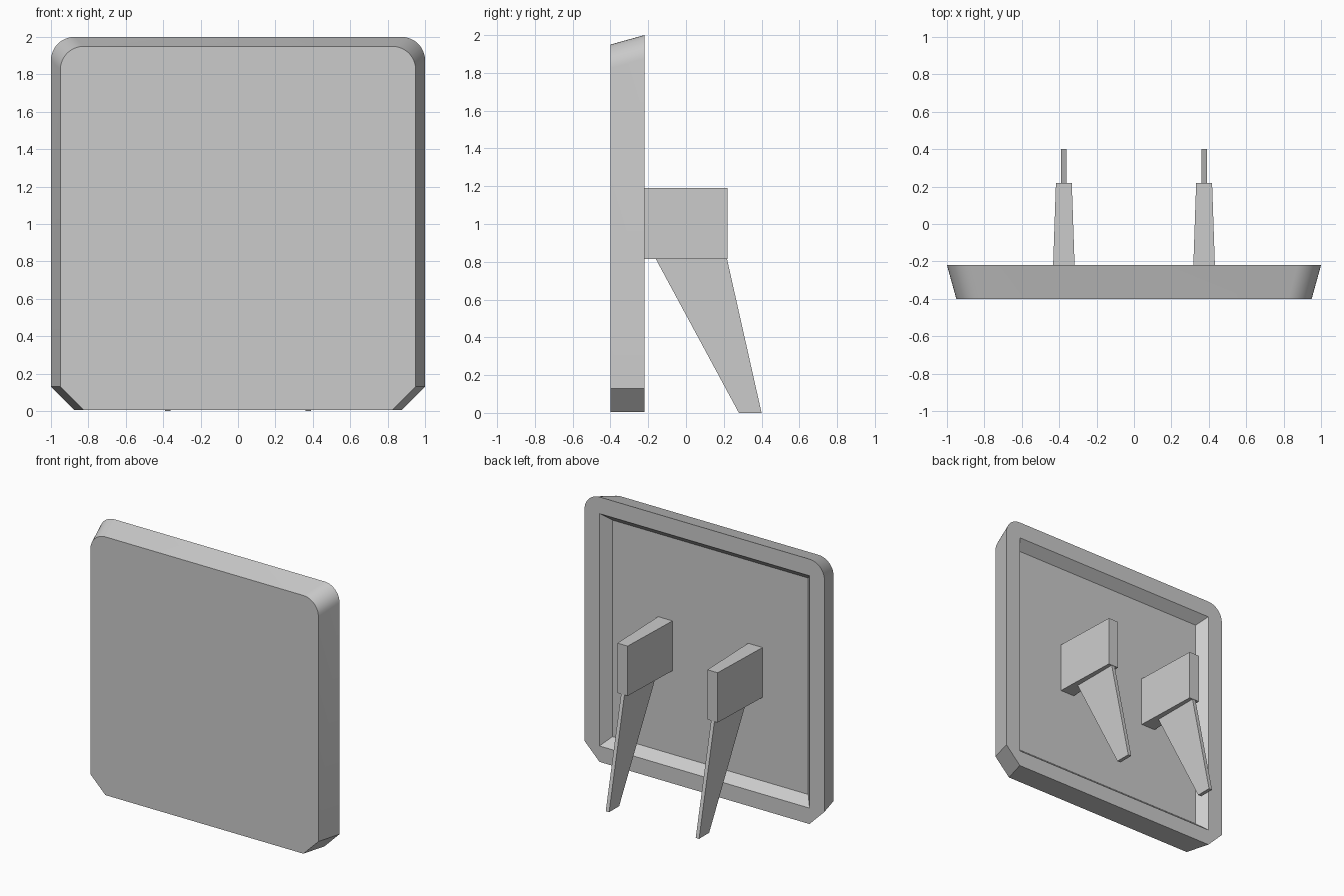
import bpy, bmesh, math

default_cube = bpy.data.objects.get("Cube")
if default_cube:
    bpy.data.objects.remove(default_cube, do_unlink=True)

grey = bpy.data.materials.new("light_grey")
grey.use_nodes = True
grey.diffuse_color = (0.6, 0.6, 0.6, 1)
grey.node_tree.nodes["Principled BSDF"].inputs["Base Color"].default_value = grey.diffuse_color

FRONT, BACK, FLOOR = -0.40, -0.22, -0.29
BOTTOM, CORNER = 0.005, 0.125


def finish(name, bm, smooth=False):
    bmesh.ops.recalc_face_normals(bm, faces=bm.faces)
    mesh = bpy.data.meshes.new(name)
    bm.to_mesh(mesh)
    bm.free()
    mesh.materials.append(grey)
    obj = bpy.data.objects.new(name, mesh)
    bpy.context.collection.objects.link(obj)
    if smooth:
        bpy.ops.object.select_all(action="DESELECT")
        obj.select_set(True)
        bpy.context.view_layer.objects.active = obj
        bpy.ops.object.shade_smooth_by_angle(angle=math.radians(30))
    return obj


def ring(bm, points, y):
    return [bm.verts.new((x, y, z)) for x, z in points]


def bridge(bm, a, b):
    for i in range(len(a)):
        j = (i + 1) % len(a)
        bm.faces.new((a[i], a[j], b[j], b[i]))


def outline(half, top, steps=10):
    """Chamfered bottom corners and rounded top corners."""
    side = [(half - CORNER, BOTTOM), (half, BOTTOM + CORNER)]
    for i in range(steps + 1):
        a = math.pi / 2 * i / steps
        side.append((half - CORNER + CORNER * math.cos(a),
                     top - CORNER + CORNER * math.sin(a)))
    return side + [(-x, z) for x, z in reversed(side)]


def rectangle(half, low, high):
    return [(half, low), (half, high), (-half, high), (-half, low)]


# Panel: flared shell with a shallow tapered recess in the back
bm = bmesh.new()
front = ring(bm, outline(0.95, 1.95), FRONT)
back = ring(bm, outline(1.0, 2.0), BACK)
bm.faces.new(front)
bridge(bm, front, back)
rim = ring(bm, rectangle(0.875, 0.125, 1.875), BACK)
floor = ring(bm, rectangle(0.815, 0.185, 1.815), FLOOR)
bridge(bm, rim, floor)
bm.faces.new(floor)
edges = [bm.edges.get((loop[i - 1], loop[i])) for loop in (back, rim) for i in range(len(loop))]
bmesh.ops.triangle_fill(bm, edges=edges, use_beauty=True, normal=(0, 1, 0))
finish("panel", bm, smooth=True)

for label, side in (("left", 1), ("right", -1)):
    # Tapered bracket reaching back from the recess
    bm = bmesh.new()
    root = ring(bm, rectangle(0.06, 0.815, 1.19), FLOOR)
    tip = ring(bm, rectangle(0.0425, 0.815, 1.19), 0.22)
    bridge(bm, root, tip)
    bm.faces.new(root)
    bm.faces.new(tip)
    finish(label + "_bracket", bm).location.x = side * 0.375

    # Thin slanted leg under the bracket
    bm = bmesh.new()
    profile = [(-0.16, 0.815), (0.217, 0.815), (0.40, 0), (0.28, 0)]
    sides = [[bm.verts.new((x, y, z)) for y, z in profile] for x in (-0.014, 0.014)]
    bridge(bm, *sides)
    for loop in sides:
        bm.faces.new(loop)
    finish(label + "_leg", bm).location.x = side * 0.375
